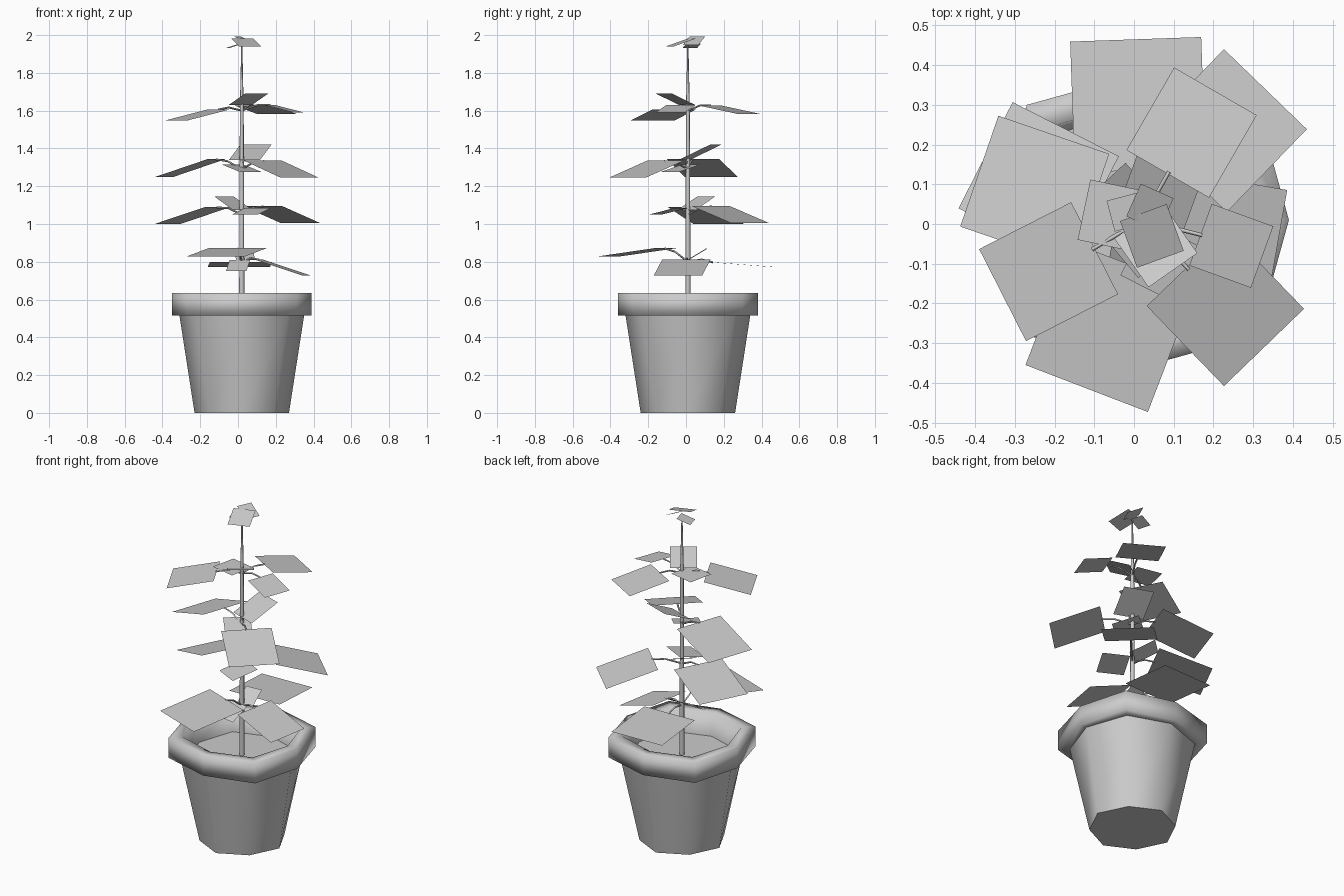
import bpy, bmesh, math
from mathutils import Vector

if "Cube" in bpy.data.objects:
    bpy.data.objects.remove(bpy.data.objects["Cube"])

CX, CY = 0.02, 0.01  # axis of pot and stem


def add_object(name, bm):
    bmesh.ops.recalc_face_normals(bm, faces=bm.faces)
    mesh = bpy.data.meshes.new(name)
    bm.to_mesh(mesh)
    bm.free()
    obj = bpy.data.objects.new(name, mesh)
    bpy.context.collection.objects.link(obj)
    return obj


def loft(name, rings, n=8, closed=False, cap_start=False, cap_end=False):
    """Rings are (z, radius on axes, radius on diagonals)."""
    bm = bmesh.new()
    loops = []
    for z, ra, rd in rings:
        loop = []
        for i in range(n):
            a = 2 * math.pi * i / n
            r = rd if i % 2 else ra
            loop.append(bm.verts.new((CX + r * math.cos(a), CY + r * math.sin(a), z)))
        loops.append(loop)
    pairs = list(zip(loops, loops[1:]))
    if closed:
        pairs.append((loops[-1], loops[0]))
    for lo, hi in pairs:
        for i in range(n):
            j = (i + 1) % n
            bm.faces.new((lo[i], lo[j], hi[j], hi[i]))
    if cap_start:
        bm.faces.new(loops[0])
    if cap_end:
        bm.faces.new(loops[-1])
    return add_object(name, bm)


def smooth(obj, degrees):
    bpy.ops.object.select_all(action='DESELECT')
    obj.select_set(True)
    bpy.context.view_layer.objects.active = obj
    bpy.ops.object.shade_smooth_by_angle(angle=math.radians(degrees))


# Pot body, rim and soil
smooth(loft("pot_body", [(0, .25, .237), (.515, .33, .345)], cap_start=True), 50)
smooth(loft("pot_rim", [(.515, .33, .345), (.515, .37, .41), (.635, .37, .41),
                        (.635, .305, .33), (.50, .285, .305)]), 100)
loft("soil", [(.50, .285, .305)], cap_end=True)

# Tapered stem
smooth(loft("stem", [(.50, .014, .014), (1.2, .012, .012), (1.62, .01, .01),
                     (1.95, .003, .003)], cap_end=True), 60)

# Leaf whorls by node height: centre x, y, z, heading, size, outer rise
WHORLS = {
    .80: [(.01, .30, .785, 92, .33, -.025), (.235, -.02, .77, -10, .26, -.085),
          (-.06, -.26, .85, -111, .33, -.045), (.035, .06, .84, 95, .10, .06),
          (0, -.05, .78, -100, .11, -.06)],
    1.05: [(.23, .235, 1.05, 46, .29, -.09), (-.24, .105, 1.045, 153, .30, -.09),
           (-.025, .055, 1.11, 133, .14, .07), (.07, -.095, 1.067, -117, .155, -.035)],
    1.29: [(.23, -.21, 1.29, -46, .28, -.09), (-.25, .085, 1.297, 161, .295, -.095),
           (.065, .075, 1.38, 70, .175, .08), (.02, -.03, 1.295, -50, .15, -.04)],
    1.60: [(.145, .23, 1.605, 60, .24, -.045), (.245, -.055, 1.61, -20, .165, -.04),
           (-.215, -.12, 1.577, 207, .26, -.06), (-.05, .02, 1.615, 168, .155, 0),
           (.055, -.055, 1.66, -55, .15, .06)],
    1.94: [(.04, .042, 1.97, -24, .09, -.045), (.045, -.03, 1.96, -70, .125, -.042),
           (-.02, .03, 1.943, 195, .08, -.025)],
}

leaves = bmesh.new()
curve = bpy.data.curves.new("leaf_stalks", 'CURVE')
curve.dimensions = '3D'
curve.bevel_depth = .005
curve.bevel_resolution = 0

for node_z, whorl in WHORLS.items():
    for x, y, z, heading, size, rise in whorl:
        a = math.radians(heading)
        centre = Vector((x, y, z))
        out = Vector((math.cos(a) * size, math.sin(a) * size, rise)) / 2
        side = Vector((-math.sin(a), math.cos(a), 0)) * size / 2
        corners = (centre - out - side, centre + out - side,
                   centre + out + side, centre - out + side)
        leaves.faces.new([leaves.verts.new(c) for c in corners])
        # Arched stalk from the stem to the inner leaf edge
        start = Vector((CX, CY, node_z))
        end = centre - out * .95
        if size > .16:
            arch = (end - start) * .55 + start + Vector((0, 0, .014))
            spline = curve.splines.new('POLY')
            spline.points.add(2)
            for point, p in zip(spline.points, (start, arch, end)):
                point.co = (*p, 1)

add_object("leaves", leaves)

stalks = bpy.data.objects.new("leaf_stalks", curve)
bpy.context.collection.objects.link(stalks)
bpy.ops.object.select_all(action='DESELECT')
stalks.select_set(True)
bpy.context.view_layer.objects.active = stalks
bpy.ops.object.convert(target='MESH')
